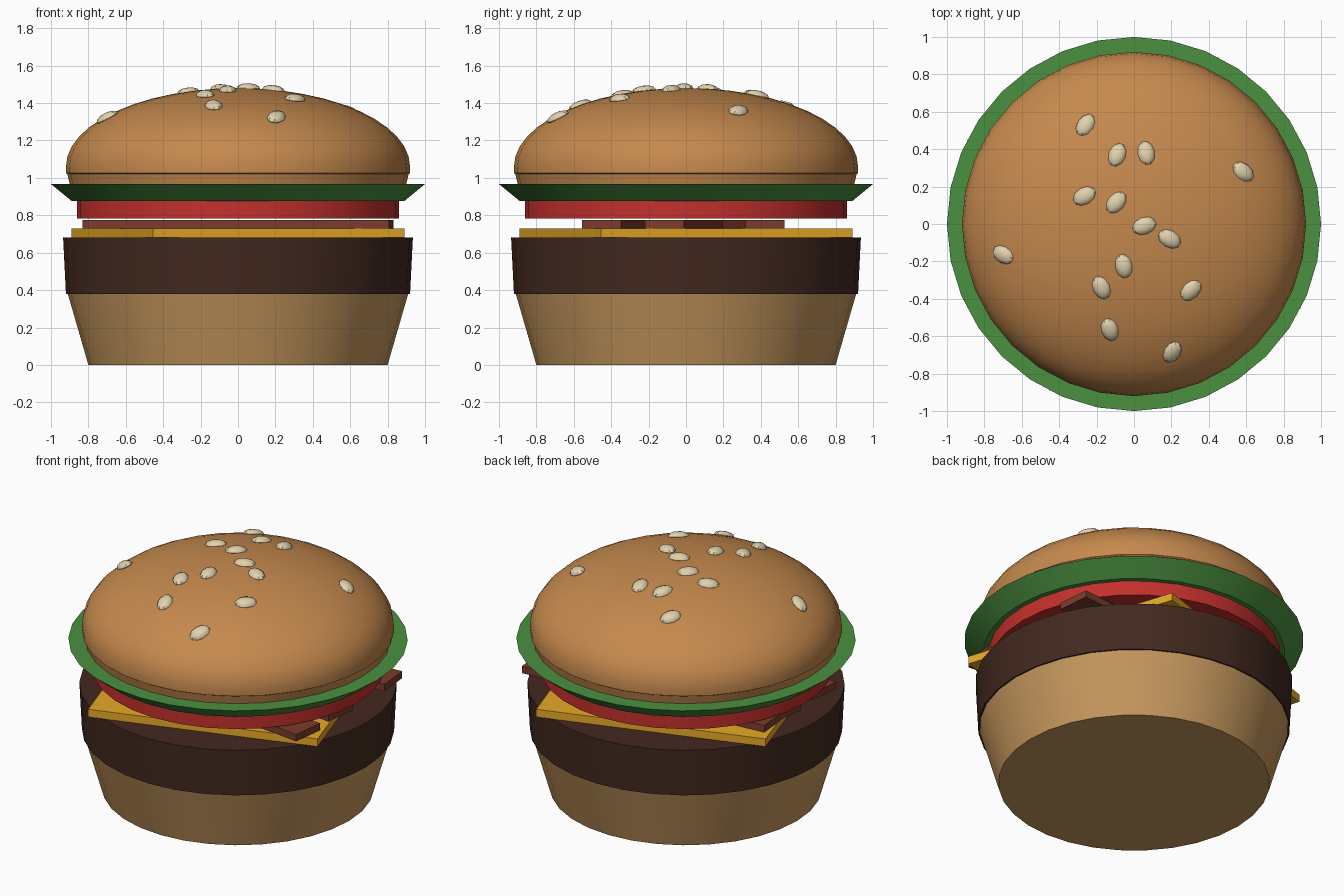
import bpy, bmesh, math
from mathutils import Vector, Matrix

if "Cube" in bpy.data.objects:
    bpy.data.objects.remove(bpy.data.objects["Cube"])

SIDES = 32


def material(name, rgb):
    m = bpy.data.materials.new(name)
    m.diffuse_color = (*rgb, 1)
    m.use_nodes = True
    m.node_tree.nodes["Principled BSDF"].inputs["Base Color"].default_value = m.diffuse_color
    return m


BUN = material("bun_crust", (0.56, 0.25, 0.075))
BASE = material("bun_base", (0.56, 0.31, 0.11))
MEAT = material("meat", (0.055, 0.022, 0.014))
CHEESE = material("cheese", (0.80, 0.40, 0.02))
BACON = material("bacon", (0.20, 0.045, 0.025))
TOMATO = material("tomato", (0.55, 0.03, 0.025))
LETTUCE = material("lettuce", (0.07, 0.28, 0.05))
SEED = material("seed", (0.75, 0.64, 0.42))


def finish(name, bm, mat, smooth=True):
    bmesh.ops.recalc_face_normals(bm, faces=bm.faces)
    me = bpy.data.meshes.new(name)
    bm.to_mesh(me)
    bm.free()
    ob = bpy.data.objects.new(name, me)
    bpy.context.collection.objects.link(ob)
    me.materials.append(mat)
    if smooth:
        bpy.ops.object.select_all(action='DESELECT')
        ob.select_set(True)
        bpy.context.view_layer.objects.active = ob
        bpy.ops.object.shade_smooth_by_angle(angle=math.radians(35))
    return ob


def lathe(name, profile, mat):
    """Closed solid turned around z from (radius, height) points."""
    bm = bmesh.new()
    rings = []
    for r, z in profile:
        rings.append([bm.verts.new((r * math.cos(2 * math.pi * i / SIDES),
                                    r * math.sin(2 * math.pi * i / SIDES), z))
                      for i in range(SIDES)])
    for a, b in zip(rings, rings[1:]):
        for i in range(SIDES):
            j = (i + 1) % SIDES
            bm.faces.new((a[i], a[j], b[j], b[i]))
    bm.faces.new(rings[0])
    bm.faces.new(rings[-1])
    bmesh.ops.remove_doubles(bm, verts=bm.verts, dist=1e-5)
    return finish(name, bm, mat)


def slab(name, centre, size, angle, mat):
    bm = bmesh.new()
    m = (Matrix.Translation(centre) @ Matrix.Rotation(math.radians(angle), 4, 'Z')
         @ Matrix.Diagonal((*size, 1)))
    bmesh.ops.create_cube(bm, size=1, matrix=m)
    return finish(name, bm, mat, smooth=False)


# Round layers
lathe("bottom_bun", [(0.80, 0), (0.91, 0.38)], BASE)
lathe("patty", [(0.92, 0.38), (0.935, 0.68)], MEAT)
lathe("tomato_slice", [(0.86, 0.783), (0.86, 0.877)], TOMATO)
lathe("lettuce_leaf", [(0.89, 0.877), (1.0, 0.967)], LETTUCE)

# Cheese square and three bacon strips
slab("cheese_slice", (0, 0, 0.705), (1.414, 1.414, 0.05), 18, CHEESE)
for k, (y, angle) in enumerate([(-0.35, -7), (0, -8), (0.35, 5)]):
    slab(f"bacon_strip_{k + 1}", (0, y, 0.7525), (1.65, 0.21, 0.045), angle, BACON)

# Domed top bun
R, Z0, H = 0.92, 1.06, 0.42
dome = [(R * math.cos(t), Z0 + H * math.sin(t))
        for t in (math.radians(90) * i / 12 for i in range(12))]
lathe("top_bun", [(0.90, 0.967), (0.912, 1.02), (R, 1.025)] + dome + [(1e-6, Z0 + H)], BUN)

# Sesame seeds: x, y, heading in degrees
seeds = [(-.26, .53, 60), (-.09, .37, 70), (.065, .38, 100), (.585, .28, 145),
         (-.265, .15, 30), (-.095, .115, 50), (.055, -.01, 20), (.19, -.08, 150),
         (-.055, -.225, 100), (-.70, -.165, 155), (-.175, -.34, 115),
         (.305, -.355, 45), (-.13, -.565, 105), (.205, -.685, 65)]
for k, (x, y, heading) in enumerate(seeds):
    z = Z0 + H * math.sqrt(1 - (x * x + y * y) / R ** 2)
    normal = Vector((x / R ** 2, y / R ** 2, (z - Z0) / H ** 2)).normalized()
    tilt = Vector((0, 0, 1)).rotation_difference(normal).to_matrix().to_4x4()
    m = (Matrix.Translation((x, y, z)) @ tilt
         @ Matrix.Rotation(math.radians(heading), 4, 'Z')
         @ Matrix.Diagonal((0.066, 0.046, 0.027, 1)))
    bm = bmesh.new()
    bmesh.ops.create_uvsphere(bm, u_segments=10, v_segments=6, radius=1, matrix=m)
    finish(f"sesame_seed_{k + 1}", bm, SEED)
